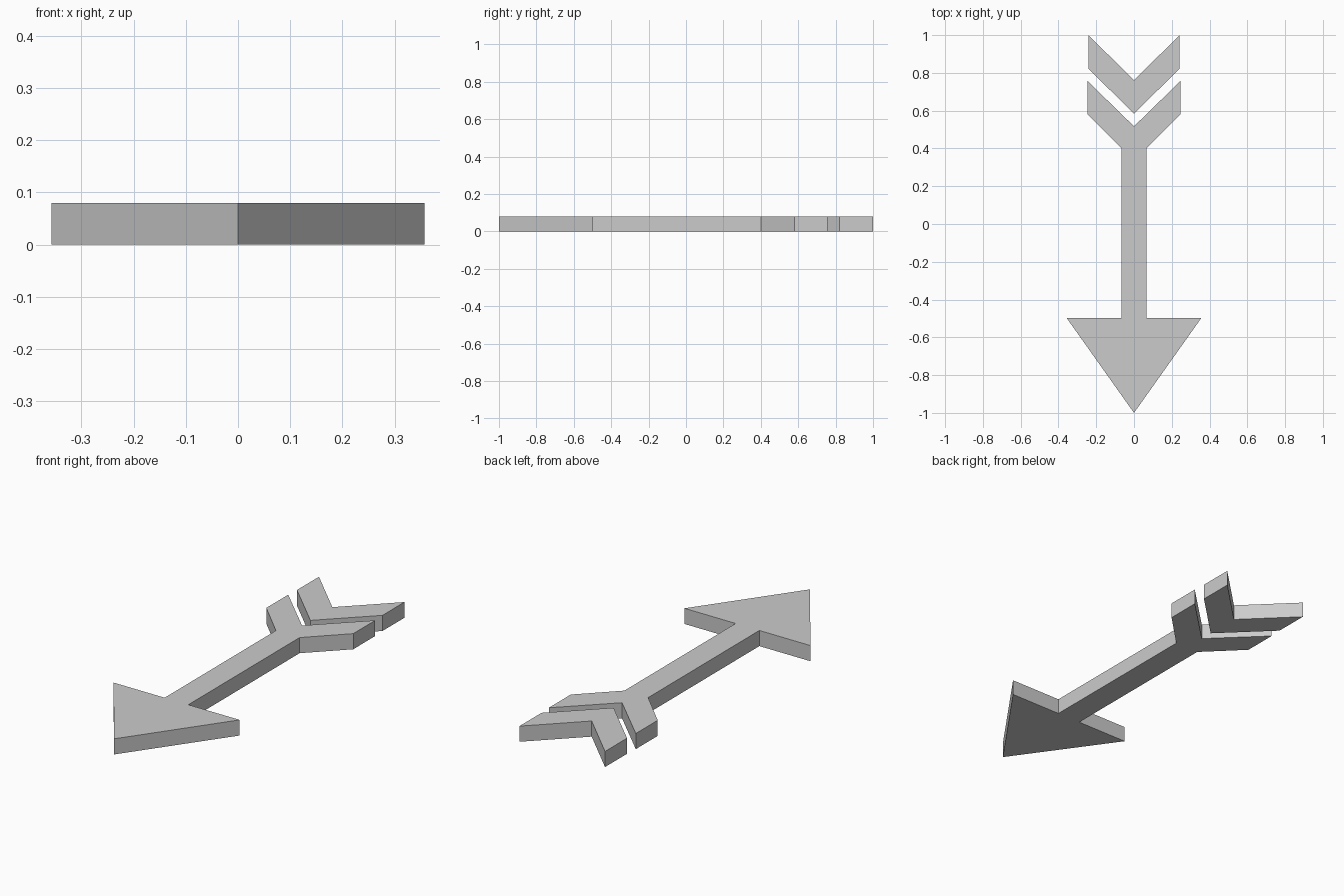
import bpy
import bmesh

HEIGHT = 0.08

cube = bpy.data.objects.get("Cube")
if cube:
    bpy.data.objects.remove(cube, do_unlink=True)

# Single flat grey
GREY = (0.6, 0.6, 0.6, 1.0)
grey = bpy.data.materials.new("light_grey")
grey.use_nodes = True
grey.diffuse_color = GREY
grey.node_tree.nodes["Principled BSDF"].inputs["Base Color"].default_value = GREY


def plate(name, half):
    """Mirror a half outline (first and last points on x = 0) and extrude it up."""
    outline = half + [(-x, y) for x, y in reversed(half[1:-1])]
    bm = bmesh.new()
    base = bm.faces.new([bm.verts.new((x, y, 0)) for x, y in outline])
    top = bmesh.ops.extrude_face_region(bm, geom=[base], use_keep_orig=True)["geom"]
    moved = [v for v in top if isinstance(v, bmesh.types.BMVert)]
    bmesh.ops.translate(bm, vec=(0, 0, HEIGHT), verts=moved)
    bmesh.ops.recalc_face_normals(bm, faces=bm.faces)
    mesh = bpy.data.meshes.new(name)
    bm.to_mesh(mesh)
    bm.free()
    mesh.materials.append(grey)
    obj = bpy.data.objects.new(name, mesh)
    bpy.context.collection.objects.link(obj)
    return obj


# Pointed head, shaft and front feather pair in one outline
plate("arrow_body", [
    (0, -1), (0.357, -0.497), (0.067, -0.497), (0.067, 0.402),
    (0.246, 0.58), (0.246, 0.757), (0, 0.517),
])

# Separate rear feather chevron
plate("rear_feathers", [
    (0, 0.585), (0.242, 0.822), (0.242, 1), (0, 0.762),
])
